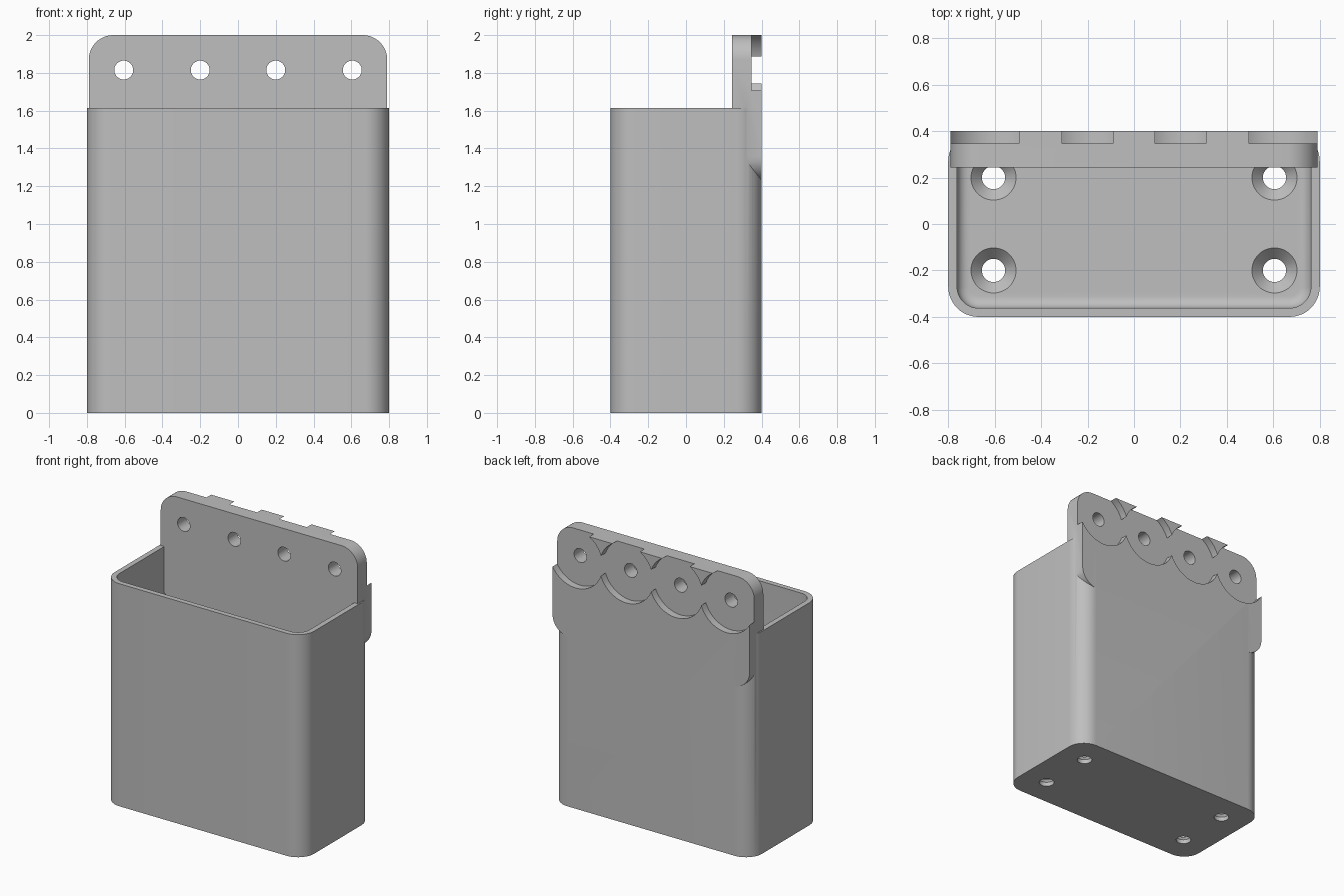
import bpy
import bmesh
import math
from mathutils import Matrix

cube = bpy.data.objects.get("Cube")
if cube:
    bpy.data.objects.remove(cube, do_unlink=True)

grey = bpy.data.materials.new("matte grey")
grey.use_nodes = True
COLOUR = (0.52, 0.52, 0.52, 1)
grey.diffuse_color = COLOUR
grey.node_tree.nodes["Principled BSDF"].inputs["Base Color"].default_value = COLOUR

UPRIGHT = Matrix.Rotation(math.pi / 2, 4, "X")  # local z becomes -y


def rounded(hx, hy, r, steps=12):
    """Outline of a rounded rectangle."""
    pts = []
    for q, (sx, sy) in enumerate([(1, 1), (-1, 1), (-1, -1), (1, -1)]):
        for i in range(steps + 1):
            a = (q + i / steps) * math.pi / 2
            pts.append((sx * (hx - r) + r * math.cos(a), sy * (hy - r) + r * math.sin(a)))
    return pts


def circle(r, n=48):
    return [(r * math.cos(i * math.tau / n), r * math.sin(i * math.tau / n)) for i in range(n)]


def loft(name, rings, matrix=Matrix()):
    """Closed solid through a stack of (outline, height) rings."""
    bm = bmesh.new()
    loops = [[bm.verts.new((x, y, z)) for x, y in pts] for pts, z in rings]
    n = len(loops[0])
    for a, b in zip(loops, loops[1:]):
        for i in range(n):
            j = (i + 1) % n
            bm.faces.new((a[i], a[j], b[j], b[i]))
    bm.faces.new(loops[0][::-1])
    bm.faces.new(loops[-1])
    bm.transform(matrix)
    bmesh.ops.recalc_face_normals(bm, faces=bm.faces)
    mesh = bpy.data.meshes.new(name)
    bm.to_mesh(mesh)
    bm.free()
    mesh.materials.append(grey)
    obj = bpy.data.objects.new(name, mesh)
    bpy.context.collection.objects.link(obj)
    return obj


def combine(target, tool, operation):
    """Apply a boolean and drop the tool."""
    mod = target.modifiers.new(operation, "BOOLEAN")
    mod.operation, mod.solver, mod.object = operation, "EXACT", tool
    bpy.context.view_layer.objects.active = target
    bpy.ops.object.modifier_apply(modifier=mod.name)
    bpy.data.objects.remove(tool, do_unlink=True)


# Bin body
RIM, FLOOR, FILLET = 1.613, 0.08, 0.05
body = loft("wall_bin", [(rounded(0.8, 0.4, 0.13), 0), (rounded(0.8, 0.4, 0.13), RIM)])

# Cavity with a filleted floor
rings = []
for i in range(7):
    a = i / 6 * math.pi / 2
    d = FILLET * (1 - math.sin(a))
    rings.append((rounded(0.762 - d, 0.362 - d, 0.092 - d), FLOOR + FILLET * (1 - math.cos(a))))
rings.append((rounded(0.762, 0.362, 0.092), 1.8))
combine(body, loft("cavity", rings), "DIFFERENCE")

# Mounting plate along the back
PLATE_LOW, PLATE_TOP = 1.23, 2.0
outline = rounded(0.79, (PLATE_TOP - PLATE_LOW) / 2, 0.13)
place = Matrix.Translation((0, 0, (PLATE_TOP + PLATE_LOW) / 2)) @ UPRIGHT
combine(body, loft("mounting_plate", [(outline, -0.4), (outline, -0.243)], place), "UNION")

# Screw holes with round recesses behind
for x in (-0.605, -0.2, 0.2, 0.605):
    place = Matrix.Translation((x, 0, 1.815)) @ UPRIGHT
    combine(body, loft("recess", [(circle(0.215, 96), -0.5), (circle(0.215, 96), -0.347)], place), "DIFFERENCE")
    combine(body, loft("screw_hole", [(circle(0.05), -0.5), (circle(0.05), -0.1)], place), "DIFFERENCE")

# Countersunk holes in the floor
for x in (-0.605, 0.605):
    for y in (-0.2, 0.2):
        cone = [(circle(0.05), -0.1), (circle(0.05), 0.03), (circle(0.097), FLOOR), (circle(0.097), FLOOR + 0.02)]
        combine(body, loft("countersink", cone, Matrix.Translation((x, y, 0))), "DIFFERENCE")

# Smooth rounded corners, crisp edges
bpy.ops.object.select_all(action="DESELECT")
body.select_set(True)
bpy.context.view_layer.objects.active = body
bpy.ops.object.shade_smooth_by_angle(angle=math.radians(30))
